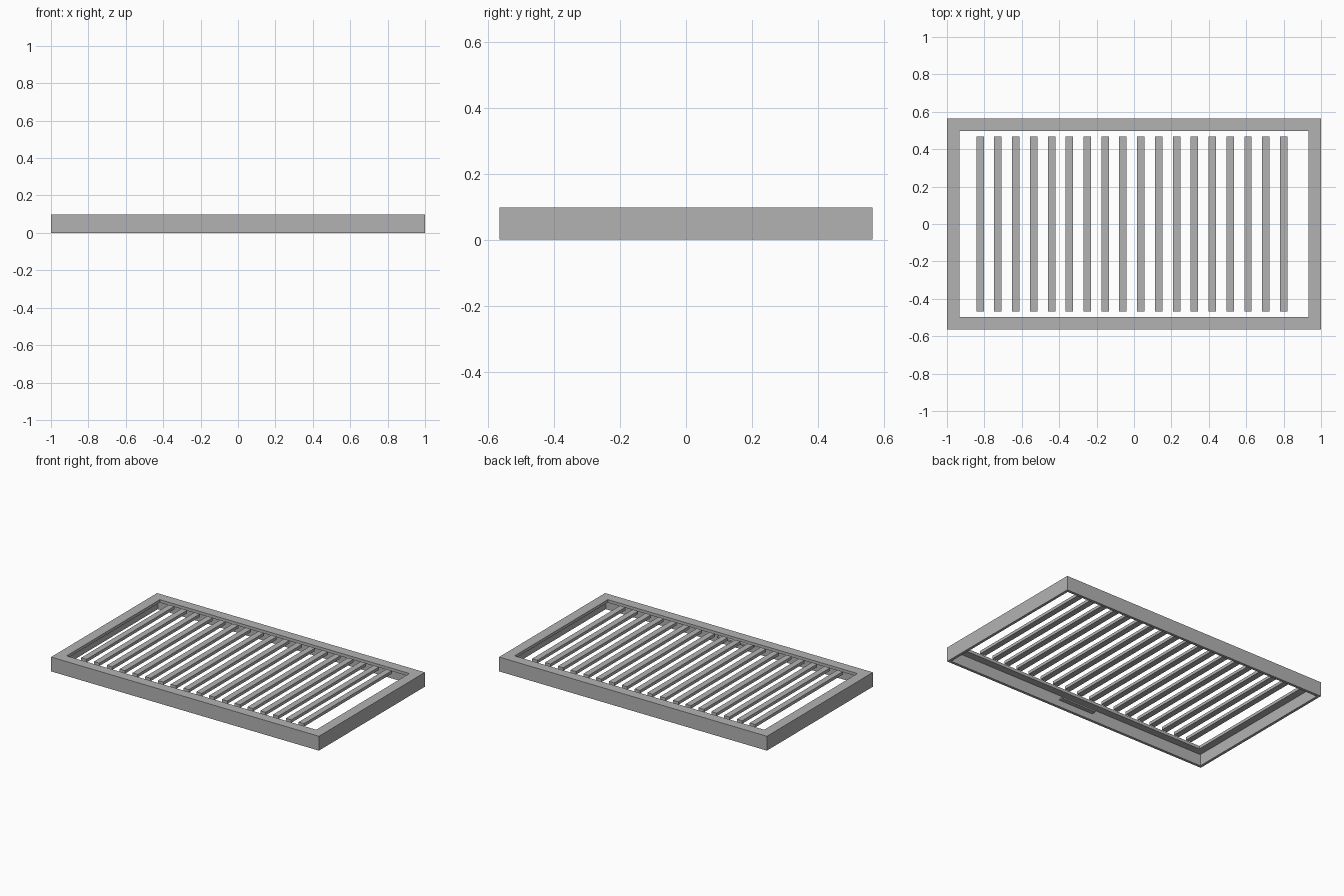
import bpy
import bmesh

cube = bpy.data.objects.get("Cube")
if cube:
    bpy.data.objects.remove(cube, do_unlink=True)

HALF_X, HALF_Y, HEIGHT = 1.0, 0.565, 0.097
WALL, PLATE, RIM = 0.018, 0.02, 0.068

grey = bpy.data.materials.new("plain_grey")
grey.use_nodes = True
colour = (0.45, 0.45, 0.45, 1)
grey.diffuse_color = colour
grey.node_tree.nodes["Principled BSDF"].inputs["Base Color"].default_value = colour


def finish(name, bm):
    bmesh.ops.recalc_face_normals(bm, faces=bm.faces)
    mesh = bpy.data.meshes.new(name)
    bm.to_mesh(mesh)
    bm.free()
    mesh.materials.append(grey)
    obj = bpy.data.objects.new(name, mesh)
    bpy.context.collection.objects.link(obj)
    return obj


def box(name, low, high):
    bm = bmesh.new()
    bmesh.ops.create_cube(bm, size=1)
    for v in bm.verts:
        v.co = [(a + b) / 2 + c * (b - a) for a, b, c in zip(low, high, v.co)]
    return finish(name, bm)


# Frame: an L-shaped section (inset, height) swept round the rectangle
section = [(0, 0), (0, HEIGHT), (RIM, HEIGHT), (RIM, HEIGHT - PLATE),
           (WALL, HEIGHT - PLATE), (WALL, 0)]
corners = [(-1, -1), (1, -1), (1, 1), (-1, 1)]
bm = bmesh.new()
rings = [[bm.verts.new((sx * (HALF_X - d), sy * (HALF_Y - d), z))
          for d, z in section] for sx, sy in corners]
count = len(section)
for i, ring in enumerate(rings):
    after = rings[(i + 1) % 4]
    for j in range(count):
        k = (j + 1) % count
        bm.faces.new((ring[j], after[j], after[k], ring[k]))
finish("frame", bm)

# Slats: evenly spaced bars level with the top of the frame
for i in range(18):
    x = -0.823 + i * 0.0955
    box(f"slat_{i + 1}", (x - 0.02, -0.468, HEIGHT - PLATE),
        (x + 0.02, 0.468, HEIGHT))

# Finger tab on the inside of the front wall
inner = -HALF_Y + WALL
box("front_tab", (-0.13, inner - 0.005, 0.045), (0.13, inner + 0.03, 0.055))
